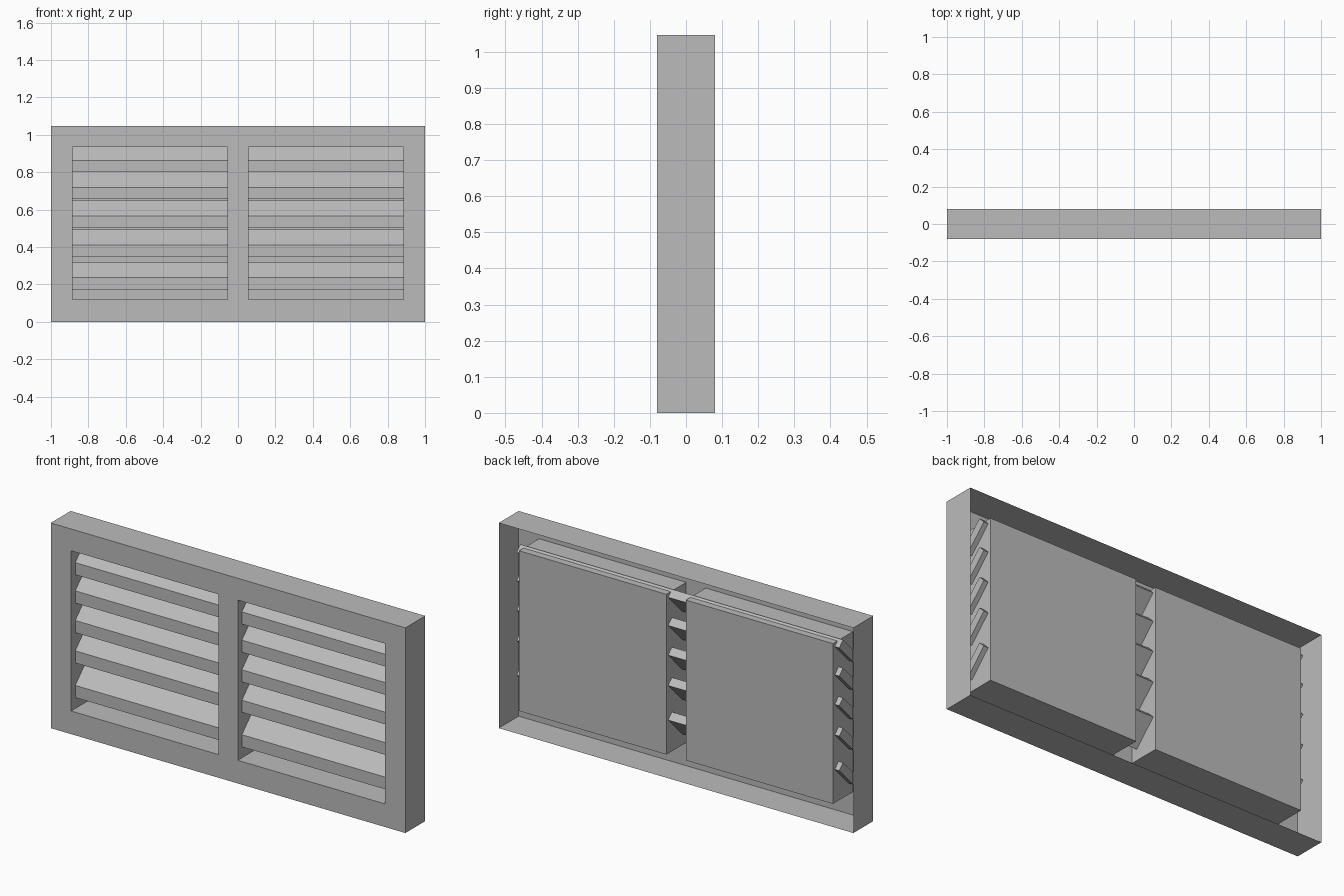
import bpy
import bmesh

if "Cube" in bpy.data.objects:
    bpy.data.objects.remove(bpy.data.objects["Cube"], do_unlink=True)

W, H, D = 1.0, 1.046, 0.08          # half width, height, half depth
X_IN, X_OUT = 0.055, 0.885          # opening sides
Z_LOW, Z_HIGH = 0.118, 0.935        # opening bottom and top

grey = bpy.data.materials.new("plain_grey")
grey.use_nodes = True
colour = (0.5, 0.5, 0.5, 1.0)
grey.diffuse_color = colour
grey.node_tree.nodes["Principled BSDF"].inputs["Base Color"].default_value = colour


def finish(name, bm):
    mesh = bpy.data.meshes.new(name)
    bm.to_mesh(mesh)
    bm.free()
    mesh.materials.append(grey)
    obj = bpy.data.objects.new(name, mesh)
    bpy.context.collection.objects.link(obj)
    return obj


def quad(bm, *points):
    return bm.faces.new([bm.verts.new(p) for p in points])


def tube(bm, x0, x1, z0, z1, back=False):
    """Four sheet walls running front to back, with an optional back panel."""
    ring = [(x0, z0), (x1, z0), (x1, z1), (x0, z1)]
    for (xa, za), (xb, zb) in zip(ring, ring[1:] + ring[:1]):
        quad(bm, (xa, -D, za), (xb, -D, zb), (xb, D, zb), (xa, D, za))
    if back:
        quad(bm, *[(x, D, z) for x, z in reversed(ring)])


# Outer frame: open-backed sheet shell with two front openings
bm = bmesh.new()
tube(bm, -W, W, 0, H)
xs = [-W, -X_OUT, -X_IN, X_IN, X_OUT, W]
zs = [0, Z_LOW, Z_HIGH, H]
for i in range(5):
    for j in range(3):
        if j == 1 and i in (1, 3):
            continue
        quad(bm, (xs[i], -D, zs[j]), (xs[i + 1], -D, zs[j]),
             (xs[i + 1], -D, zs[j + 1]), (xs[i], -D, zs[j + 1]))
bmesh.ops.remove_doubles(bm, verts=bm.verts, dist=0.0001)
finish("frame", bm)

# Closed boxes behind the openings
for side, x0, x1 in (("right", -X_OUT, -X_IN), ("left", X_IN, X_OUT)):
    bm = bmesh.new()
    tube(bm, x0, x1, Z_LOW, Z_HIGH, back=True)
    bmesh.ops.remove_doubles(bm, verts=bm.verts, dist=0.0001)
    finish(side + "_box", bm)

# Sloping slats running through both boxes
profile = [(-0.047, 0), (0.065, 0.114), (0.035, 0.144), (-0.047, 0.062)]
for n, z in enumerate((0.174, 0.35, 0.505, 0.656, 0.80)):
    bm = bmesh.new()
    end = quad(bm, *[(-0.91, y, z + dz) for y, dz in profile])
    new = bmesh.ops.extrude_face_region(bm, geom=[end])["geom"]
    bmesh.ops.translate(bm, vec=(1.82, 0, 0),
                        verts=[v for v in new if isinstance(v, bmesh.types.BMVert)])
    bmesh.ops.recalc_face_normals(bm, faces=bm.faces)
    finish(f"slat_{n + 1}", bm)
